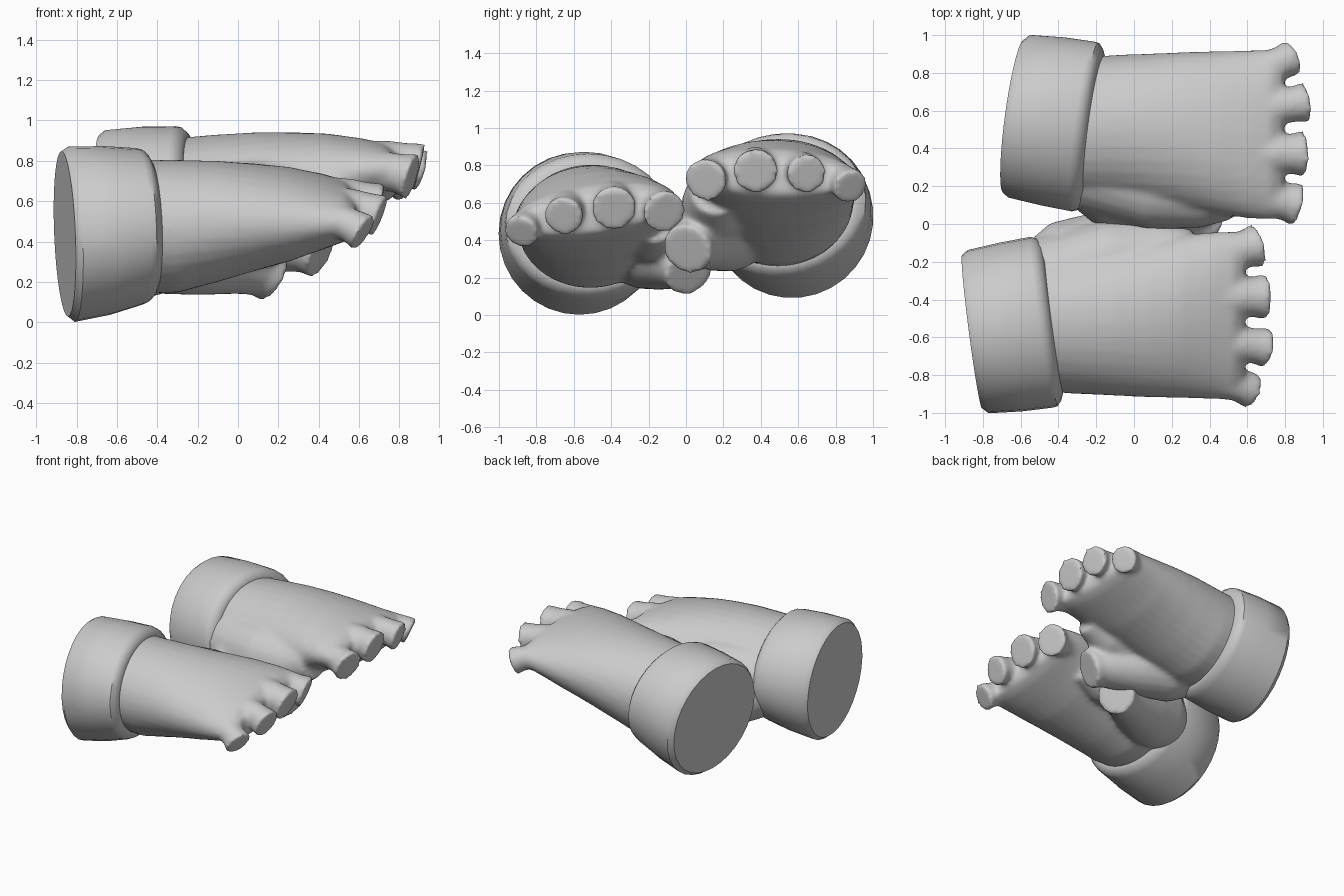
import bpy, bmesh
from math import cos, sin, tau
from mathutils import Matrix, Vector

if "Cube" in bpy.data.objects:
    bpy.data.objects.remove(bpy.data.objects["Cube"])


def skin(bm, rings):
    """Skin a list of point rings into a closed capped solid."""
    loops = [[bm.verts.new(p) for p in r] for r in rings]
    n = len(loops[0])
    for a, b in zip(loops, loops[1:]):
        for i in range(n):
            j = (i + 1) % n
            bm.faces.new((a[i], a[j], b[j], b[i]))
    bm.faces.new(loops[0][::-1])
    bm.faces.new(loops[-1])


def section(x, cy, ry, cz, rz, roll=0, sy=0, sz=0, n=32):
    """Elliptical ring across x, rolled and sheared."""
    pts = []
    for i in range(n):
        a = tau * i / n
        u, v = ry * cos(a), rz * sin(a)
        dy, dz = u * cos(roll) - v * sin(roll), u * sin(roll) + v * cos(roll)
        pts.append(Vector((x + sy * dy + sz * dz, cy + dy, cz + dz)))
    return pts


def tube(bm, path, n=20):
    """Tapered tube through (x, y, z, radius) points."""
    p = [Vector(q[:3]) for q in path]
    rings = []
    for k, q in enumerate(path):
        t = (p[min(k + 1, len(p) - 1)] - p[max(k - 1, 0)]).normalized()
        s = t.cross(Vector((0, 0, 1))).normalized()
        w = s.cross(t)
        rings.append([p[k] + q[3] * (s * cos(tau * i / n) + w * sin(tau * i / n))
                      for i in range(n)])
    skin(bm, rings)


def finish(bm, name, matrix, flip):
    bmesh.ops.recalc_face_normals(bm, faces=bm.faces)
    me = bpy.data.meshes.new(name)
    bm.to_mesh(me)
    bm.free()
    me.transform(matrix)
    if flip:
        me.flip_normals()
    ob = bpy.data.objects.new(name, me)
    bpy.context.collection.objects.link(ob)
    return ob


def build_hand(side, matrix, flip):
    # cuff: short sleeve with a flat end and a rolled lip around the wrist
    bm = bmesh.new()
    cuff = [(-.858, -.57, .405, .438, .41), (-.825, -.57, .432, .436, .434),
            (-.65, -.545, .447, .455, .418), (-.49, -.52, .452, .475, .388),
            (-.462, -.52, .445, .478, .378), (-.44, -.515, .42, .478, .356),
            (-.425, -.51, .385, .478, .33), (-.43, -.51, .34, .478, .29)]
    skin(bm, [section(*c, sy=-.13, sz=-.04) for c in cuff])
    ob = finish(bm, side + "_cuff", matrix, flip)
    bpy.ops.object.select_all(action='DESELECT')
    ob.select_set(True)
    bpy.context.view_layer.objects.active = ob
    bpy.ops.object.shade_smooth_by_angle(angle=.7)

    # palm, thumb web, fingers and thumb blended into one skin
    bm = bmesh.new()
    palm = [(-.52, -.51, .375, .475, .33), (-.3, -.51, .39, .475, .33, .03),
            (-.1, -.505, .405, .50, .30, .07), (.08, -.50, .42, .52, .265, .11),
            (.25, -.49, .435, .535, .23, .14), (.42, -.485, .448, .548, .178, .15),
            (.53, -.485, .452, .552, .14, .14), (.585, -.485, .43, .545, .095, .14)]
    skin(bm, [section(*s) for s in palm])
    web = [(-.45, -.30, .46, .24), (-.1, -.19, .47, .22), (.15, -.16, .47, .18),
           (.30, -.17, .52, .14)]
    fingers = [
        [(.33, -.18, .60, .11), (.52, -.145, .59, .097), (.60, -.128, .57, .10),
         (.655, -.112, .55, .122)],
        [(.33, -.39, .62, .11), (.55, -.387, .61, .104), (.63, -.386, .59, .106),
         (.695, -.385, .568, .126)],
        [(.33, -.61, .58, .10), (.56, -.635, .57, .094), (.64, -.645, .55, .094),
         (.705, -.655, .525, .111)],
        [(.33, -.79, .52, .09), (.50, -.84, .50, .084), (.57, -.862, .475, .086),
         (.625, -.882, .44, .102)]]
    thumb = [(-.5, -.30, .40, .20), (-.34, -.21, .375, .24), (-.15, -.13, .335, .205),
             (.03, -.05, .295, .16), (.12, -.01, .262, .136), (.18, .018, .232, .142)]
    for path in fingers + [thumb, web]:
        tube(bm, path)
    ob = finish(bm, side + "_hand", matrix, flip)
    m = ob.modifiers.new("blend", 'REMESH')
    m.mode = 'VOXEL'
    m.voxel_size = .016
    m.use_smooth_shade = True
    m = ob.modifiers.new("soften", 'SMOOTH')
    m.factor = .5
    m.iterations = 14


# near hand as drawn; far hand mirrored, raised and tilted about its cuff
build_hand("near", Matrix.Identity(4), False)
tilt = (Matrix.Translation((-.43, .55, .54)) @ Matrix.Rotation(-.087, 4, 'Y')
        @ Matrix.Rotation(.1, 4, 'X') @ Matrix.Translation((.65, -.55, -.44))
        @ Matrix.Diagonal((1, -1, 1, 1)))
build_hand("far", tilt, True)
